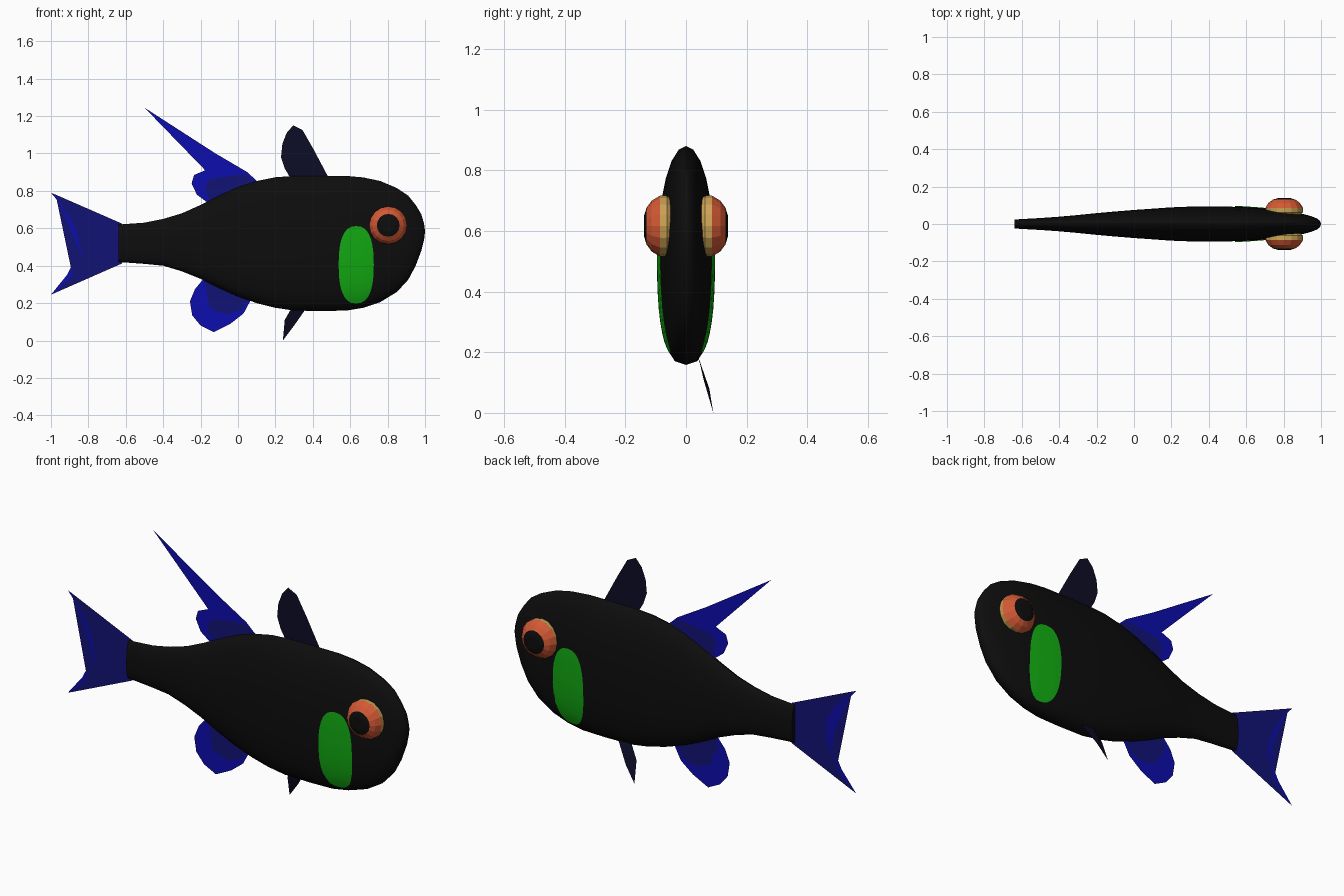
import bpy, bmesh, math

if "Cube" in bpy.data.objects:
    bpy.data.objects.remove(bpy.data.objects["Cube"])


def material(name, rgb):
    m = bpy.data.materials.new(name)
    m.diffuse_color = (*rgb, 1)
    m.use_nodes = True
    m.node_tree.nodes["Principled BSDF"].inputs["Base Color"].default_value = m.diffuse_color
    return m


BLACK = material("black skin", (0.004, 0.004, 0.004))
NAVY = material("navy fin", (0.004, 0.004, 0.020))
BLUE = material("bright blue", (0.004, 0.004, 0.42))
DEEP = material("deep blue", (0.006, 0.006, 0.18))
GREEN = material("green patch", (0.006, 0.40, 0.006))
ORANGE = material("orange eye", (0.65, 0.10, 0.035))
YELLOW = material("yellow eye rim", (0.60, 0.36, 0.09))


def finish(name, bm, mats, solid=True, smooth=None):
    if solid:
        bmesh.ops.recalc_face_normals(bm, faces=bm.faces)
    me = bpy.data.meshes.new(name)
    bm.to_mesh(me)
    bm.free()
    for m in mats:
        me.materials.append(m)
    ob = bpy.data.objects.new(name, me)
    bpy.context.collection.objects.link(ob)
    if smooth:
        bpy.ops.object.select_all(action='DESELECT')
        ob.select_set(True)
        bpy.context.view_layer.objects.active = ob
        bpy.ops.object.shade_smooth_by_angle(angle=math.radians(smooth))
    return ob


def bridge(bm, a, b, mat=0):
    for i in range(len(a)):
        j = (i + 1) % len(a)
        bm.faces.new((a[i], a[j], b[j], b[i])).material_index = mat


# Body stations: x, bottom z, top z, half width
BODY = [(-.64, .42, .62, .024), (-.5, .41, .63, .032), (-.4, .40, .65, .039),
        (-.3, .37, .68, .048), (-.2, .33, .725, .058), (-.1, .28, .775, .067),
        (0, .235, .82, .075), (.1, .20, .853, .082), (.2, .175, .873, .089),
        (.3, .16, .88, .093), (.45, .158, .88, .094), (.58, .16, .88, .091),
        (.67, .175, .872, .085), (.76, .205, .853, .076), (.85, .26, .815, .064),
        (.91, .325, .775, .052), (.95, .40, .725, .041), (.98, .48, .675, .029),
        (.995, .54, .625, .016)]


def station(x):
    for a, b in zip(BODY, BODY[1:]):
        if x <= b[0]:
            t = (x - a[0]) / (b[0] - a[0])
            return [p + (q - p) * t for p, q in zip(a, b)]
    return BODY[-1]


def half_width(x, z):
    _, lo, hi, w = station(x)
    u = (z - (lo + hi) / 2) / ((hi - lo) / 2)
    e = 2 if u > 0 else 2.6          # belly is fuller than the back
    return w * max(0, 1 - abs(u) ** e) ** (1 / e)


# Body: rings lofted along x
bm = bmesh.new()
rings = []
for x, lo, hi, w in BODY:
    ring = []
    for i in range(24):
        a = math.tau * i / 24
        z = (lo + hi) / 2 + (hi - lo) / 2 * math.sin(a)
        y = half_width(x, z) * (1 if math.cos(a) > 0 else -1)
        ring.append(bm.verts.new((x, 0 if i in (6, 18) else y, z)))
    rings.append(ring)
for a, b in zip(rings, rings[1:]):
    bridge(bm, a, b)
bm.faces.new(rings[0])
nose = bm.verts.new((1, 0, .583))
for i in range(24):
    bm.faces.new((rings[-1][i], rings[-1][(i + 1) % 24], nose))
finish("body", bm, [BLACK], smooth=40)

for side, label in ((-1, "near"), (1, "far")):
    # Gill patch hugging the flank
    bm = bmesh.new()
    prev = None
    for k in range(1, 8):
        ring = []
        for i in range(28):
            a = math.tau * i / 28
            c, s = math.cos(a), math.sin(a)
            x = .632 + k / 7 * .094 * math.copysign(abs(c) ** .8, c)
            z = .405 + k / 7 * .207 * math.copysign(abs(s) ** .8, s)
            ring.append(bm.verts.new((x, side * (half_width(x, z) + .004), z)))
        if prev:
            bridge(bm, prev, ring)
        else:
            bm.faces.new(ring)
        prev = ring
    finish("gill_patch_" + label, bm, [GREEN], smooth=40)

    # Eye: domed lathe with yellow rim, orange ring, black pupil
    bm = bmesh.new()
    prev = None
    for r, y, mat in ((.085, .045, 0), (.1, .062, 0), (.101, .085, 0),
                      (.084, .113, 1), (.061, .130, 1), (.035, .138, 2)):
        ring = [bm.verts.new((.803 + r * math.cos(math.tau * i / 16), side * y,
                              .616 + r * math.sin(math.tau * i / 16))) for i in range(16)]
        if prev:
            bridge(bm, prev, ring, mat)
        else:
            bm.faces.new(ring)
        prev = ring
    bm.faces.new(prev).material_index = 2
    finish("eye_" + label, bm, [YELLOW, ORANGE, BLACK])


def fin(name, mats, *outlines):
    """Thin sheet fin; one material per outline of (x, z) or (x, y, z) points."""
    bm = bmesh.new()
    for k, pts in enumerate(outlines):
        vs = [bm.verts.new(p if len(p) == 3 else (p[0], 0, p[1])) for p in pts]
        bm.faces.new(vs).material_index = k
    bmesh.ops.triangulate(bm, faces=bm.faces)
    finish(name, bm, mats, solid=False)


def two_tone_fin(name, edge, inner, root):
    fin(name, [BLUE, DEEP], edge + inner[::-1], inner + root)


# Front dorsal fin
fin("front_dorsal_fin", [NAVY],
    [(.49, .86), (.47, .89), (.405, 1.02), (.345, 1.125), (.295, 1.15), (.26, 1.11),
     (.237, 1.05), (.23, .98), (.25, .92), (.285, .86)])

# Rear dorsal fin with long trailing ray
two_tone_fin("rear_dorsal_fin",
             [(.12, .835), (.05, .9), (-.12, 1.0), (-.5, 1.245), (-.17, 1.02), (-.13, .96),
              (-.175, .91), (-.235, .885), (-.248, .84), (-.22, .78), (-.16, .735)],
             [(.11, .835), (.04, .89), (-.03, .91), (-.08, .875), (-.15, .865),
              (-.18, .82), (-.17, .77), (-.14, .74)],
             [(-.1, .74), (.05, .8)])

# Anal fin
two_tone_fin("anal_fin",
             [(.07, .22), (.03, .145), (-.04, .09), (-.13, .045), (-.2, .08),
              (-.245, .135), (-.257, .21), (-.23, .275), (-.18, .335)],
             [(.05, .22), (.02, .165), (-.06, .14), (-.14, .165), (-.19, .225),
              (-.2, .28), (-.17, .33)],
             [(-.1, .33), (0, .27)])

# Tail fin
two_tone_fin("tail_fin",
             [(-1, .79), (-.915, .69), (-.868, .6), (-.853, .52), (-.868, .44),
              (-.915, .35), (-1, .245)],
             [(-.975, .78), (-.885, .69), (-.83, .6), (-.812, .52), (-.83, .44),
              (-.885, .35), (-.975, .256)],
             [(-.62, .412), (-.62, .625)])

# Pelvic fin on the far side only
fin("pelvic_fin", [NAVY],
    [(.37, .04, .18), (.30, .077, .08), (.24, .09, 0), (.25, .058, .11), (.29, .042, .18)])
